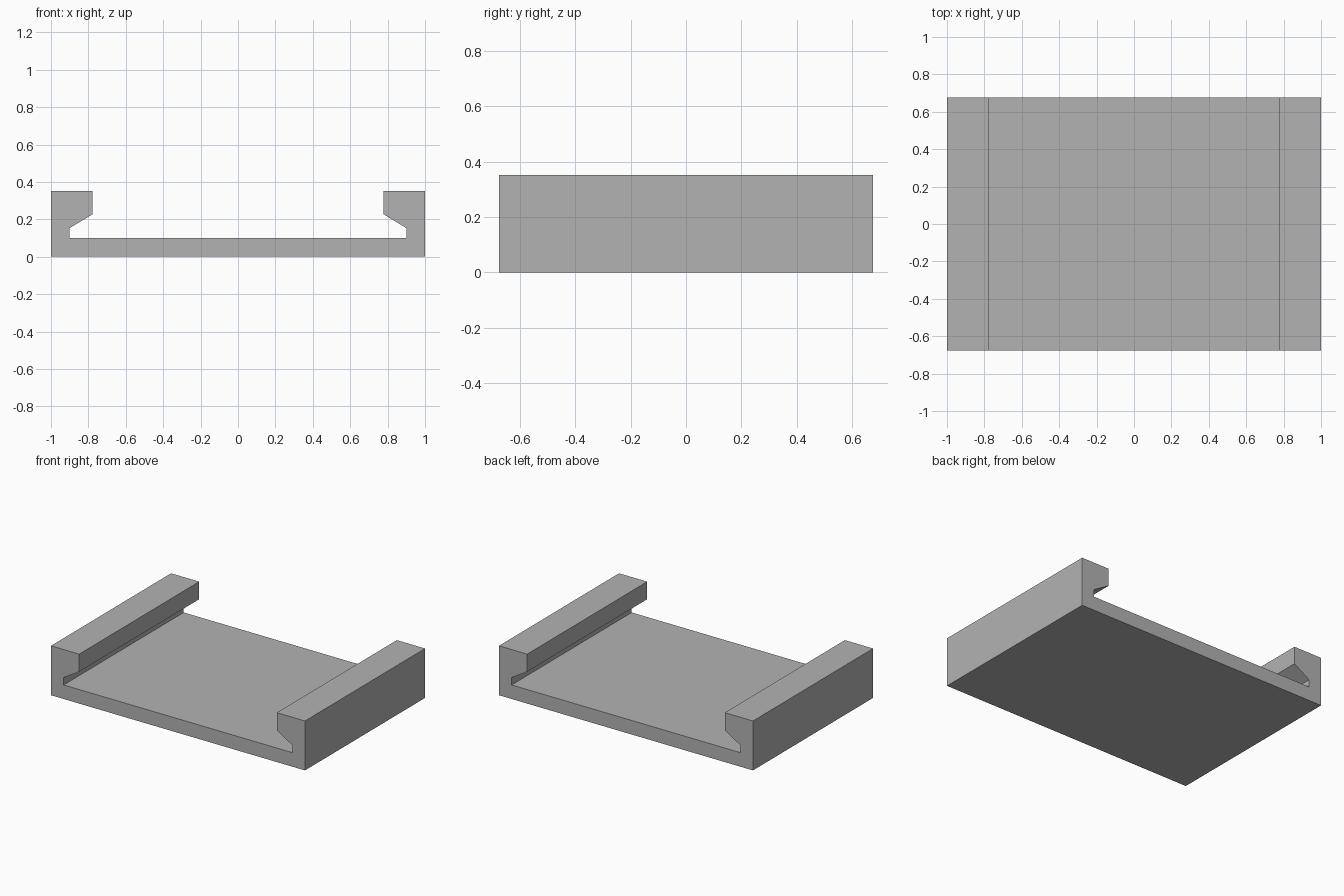
import bpy
import bmesh

cube = bpy.data.objects.get("Cube")
if cube:
    bpy.data.objects.remove(cube, do_unlink=True)

HALF_DEPTH = 0.675

# Plain grey material
grey = bpy.data.materials.new("plain grey")
grey.use_nodes = True
colour = (0.45, 0.45, 0.45, 1)
grey.diffuse_color = colour
grey.node_tree.nodes["Principled BSDF"].inputs["Base Color"].default_value = colour

# Right half of the channel section, from the outer bottom corner to the floor
half = [(1, 0), (1, 0.352), (0.778, 0.352), (0.778, 0.227), (0.9, 0.153), (0.9, 0.1)]
section = half + [(-x, z) for x, z in reversed(half)]

# Sweep the mirrored section from front to back
bm = bmesh.new()
face = bm.faces.new([bm.verts.new((x, -HALF_DEPTH, z)) for x, z in section])
swept = bmesh.ops.extrude_face_region(bm, geom=[face], use_keep_orig=True)
verts = [g for g in swept["geom"] if isinstance(g, bmesh.types.BMVert)]
bmesh.ops.translate(bm, verts=verts, vec=(0, 2 * HALF_DEPTH, 0))
bmesh.ops.recalc_face_normals(bm, faces=bm.faces)

mesh = bpy.data.meshes.new("channel_tray")
bm.to_mesh(mesh)
bm.free()
mesh.materials.append(grey)
tray = bpy.data.objects.new("channel_tray", mesh)
bpy.context.collection.objects.link(tray)
